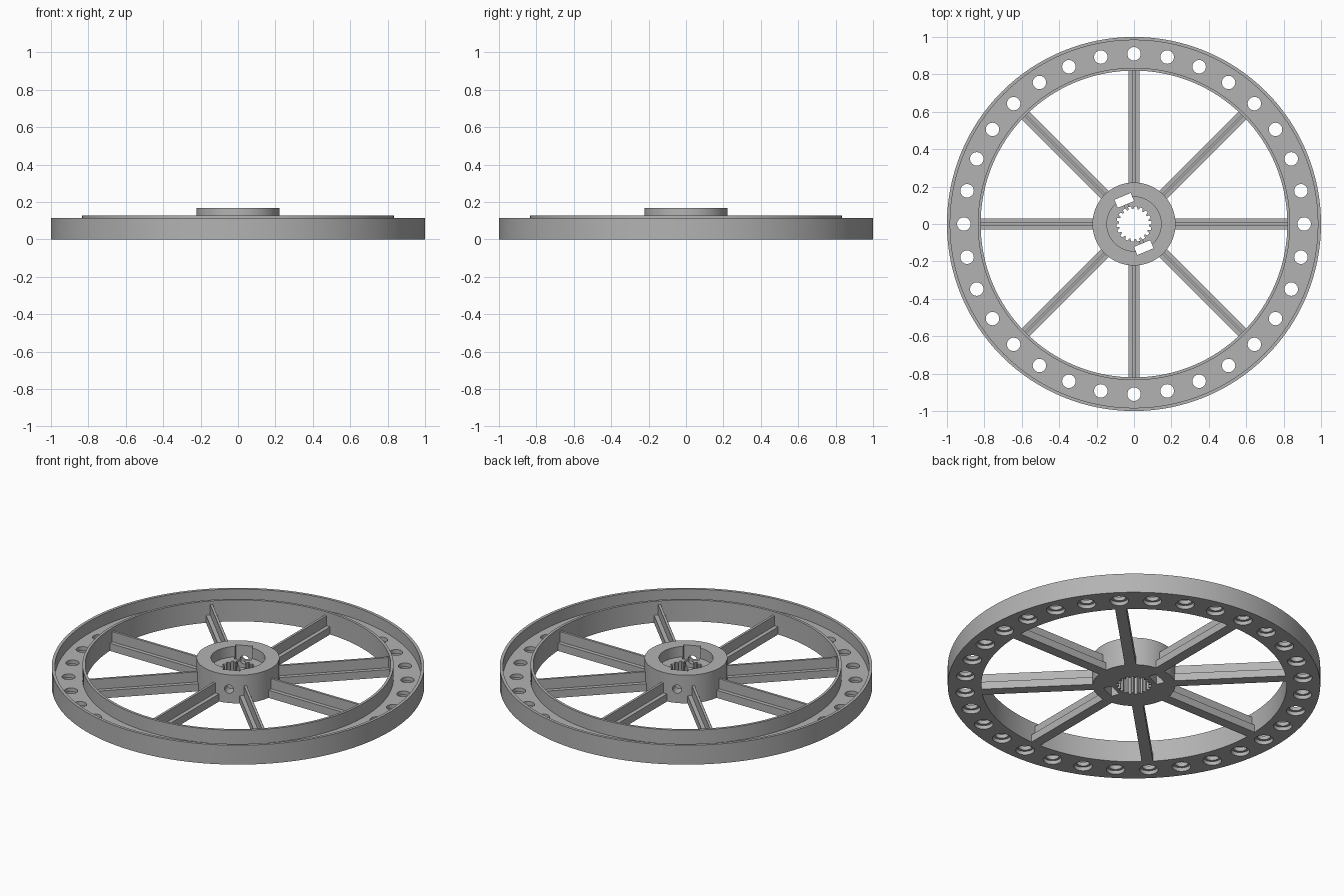
import bpy, bmesh
from math import sin, cos, pi, radians
from mathutils import Matrix

if "Cube" in bpy.data.objects:
    bpy.data.objects.remove(bpy.data.objects["Cube"])

grey = bpy.data.materials.new("plain_grey")
grey.use_nodes = True
tone = (0.45, 0.45, 0.45, 1)
grey.diffuse_color = tone
grey.node_tree.nodes["Principled BSDF"].inputs["Base Color"].default_value = tone


def make(name, bm):
    bmesh.ops.recalc_face_normals(bm, faces=bm.faces)
    mesh = bpy.data.meshes.new(name)
    bm.to_mesh(mesh)
    bm.free()
    mesh.materials.append(grey)
    ob = bpy.data.objects.new(name, mesh)
    bpy.context.collection.objects.link(ob)
    return ob


def ring(name, profile, steps=128):
    """Revolve a closed (radius, z) profile around z."""
    bm = bmesh.new()
    loops = [[bm.verts.new((r * cos(a), r * sin(a), z)) for r, z in profile]
             for a in (2 * pi * i / steps for i in range(steps))]
    n = len(profile)
    for i in range(steps):
        here, there = loops[i], loops[(i + 1) % steps]
        for j in range(n):
            k = (j + 1) % n
            bm.faces.new((here[j], there[j], there[k], here[k]))
    return make(name, bm)


def prism(bm, outline, z0, z1):
    """Extrude an (x, y) outline from z0 to z1."""
    low = [bm.verts.new((x, y, z0)) for x, y in outline]
    high = [bm.verts.new((x, y, z1)) for x, y in outline]
    bm.faces.new(low[::-1])
    bm.faces.new(high)
    n = len(outline)
    for i in range(n):
        j = (i + 1) % n
        bm.faces.new((low[i], low[j], high[j], high[i]))
    return low + high


def circle(r, n=32, x=0, y=0):
    return [(x + r * cos(2 * pi * i / n), y + r * sin(2 * pi * i / n)) for i in range(n)]


def cut(target, bm):
    """Subtract a solid from the target and discard the cutter."""
    cutter = make("cutter", bm)
    cutter.hide_render = True
    mod = target.modifiers.new("cut", "BOOLEAN")
    mod.operation, mod.solver, mod.object = "DIFFERENCE", "EXACT", cutter
    bpy.context.view_layer.objects.active = target
    bpy.ops.object.modifier_apply(modifier=mod.name)
    bpy.data.objects.remove(cutter)


def smooth(ob):
    bpy.ops.object.select_all(action="DESELECT")
    ob.select_set(True)
    bpy.context.view_layer.objects.active = ob
    bpy.ops.object.shade_smooth_by_angle(angle=radians(30))


# Channelled rim with an outer lip and a slightly taller inner lip
FLOOR = 0.045
rim = ring("rim", [(0.82, 0), (1, 0), (1, 0.115), (0.983, 0.115), (0.983, FLOOR),
                   (0.835, FLOOR), (0.835, 0.127), (0.82, 0.127)])

# Counterbored holes round the rim
for radius, z0, z1 in ((0.036, -0.1, 0.2), (0.05, -0.1, 0.022)):
    bm = bmesh.new()
    for i in range(32):
        a = 2 * pi * i / 32
        prism(bm, circle(radius, 24, 0.91 * cos(a), 0.91 * sin(a)), z0, z1)
    cut(rim, bm)
smooth(rim)

# Hub with a round recess
bm = bmesh.new()
prism(bm, circle(0.222, 96), 0, 0.167)
hub = make("hub", bm)
bm = bmesh.new()
prism(bm, circle(0.145, 64), 0.105, 0.3)
cut(hub, bm)

# Splined bore
TEETH = 18
bore = []
for i in range(TEETH):
    for step, r in ((0, 0.095), (0.45, 0.095), (0.6, 0.08), (0.85, 0.08)):
        a = 2 * pi * (i + step) / TEETH
        bore.append((r * cos(a), r * sin(a)))
bm = bmesh.new()
prism(bm, bore, -0.1, 0.3)
cut(hub, bm)

# Two through slots, and cross holes that run through them
turn = Matrix.Rotation(radians(112.5), 4, "Z")
bm = bmesh.new()
for side in (-1, 1):
    x0, x1 = sorted((side * 0.113, side * 0.16))
    prism(bm, [(x0, -0.047), (x1, -0.047), (x1, 0.047), (x0, 0.047)], -0.1, 0.3)
bm.transform(turn)
cut(hub, bm)
bm = bmesh.new()
prism(bm, circle(0.025, 24), -0.4, 0.4)
bm.transform(turn @ Matrix.Translation((0, 0, 0.082)) @ Matrix.Rotation(pi / 2, 4, "Y"))
cut(hub, bm)
smooth(hub)

# Eight spokes: wide flange below, thin rib above
for i in range(8):
    bm = bmesh.new()
    section = [(-0.03, 0), (0.03, 0), (0.03, 0.045), (0.007, 0.045),
               (0.007, 0.105), (-0.007, 0.105), (-0.007, 0.045), (-0.03, 0.045)]
    prism(bm, section, 0.2, 0.825)
    # Lay the section upright with its length along x
    bm.transform(Matrix.Rotation(i * pi / 4, 4, "Z") @
                 Matrix(((0, 0, 1, 0), (1, 0, 0, 0), (0, 1, 0, 0), (0, 0, 0, 1))))
    make(f"spoke_{i + 1}", bm)
